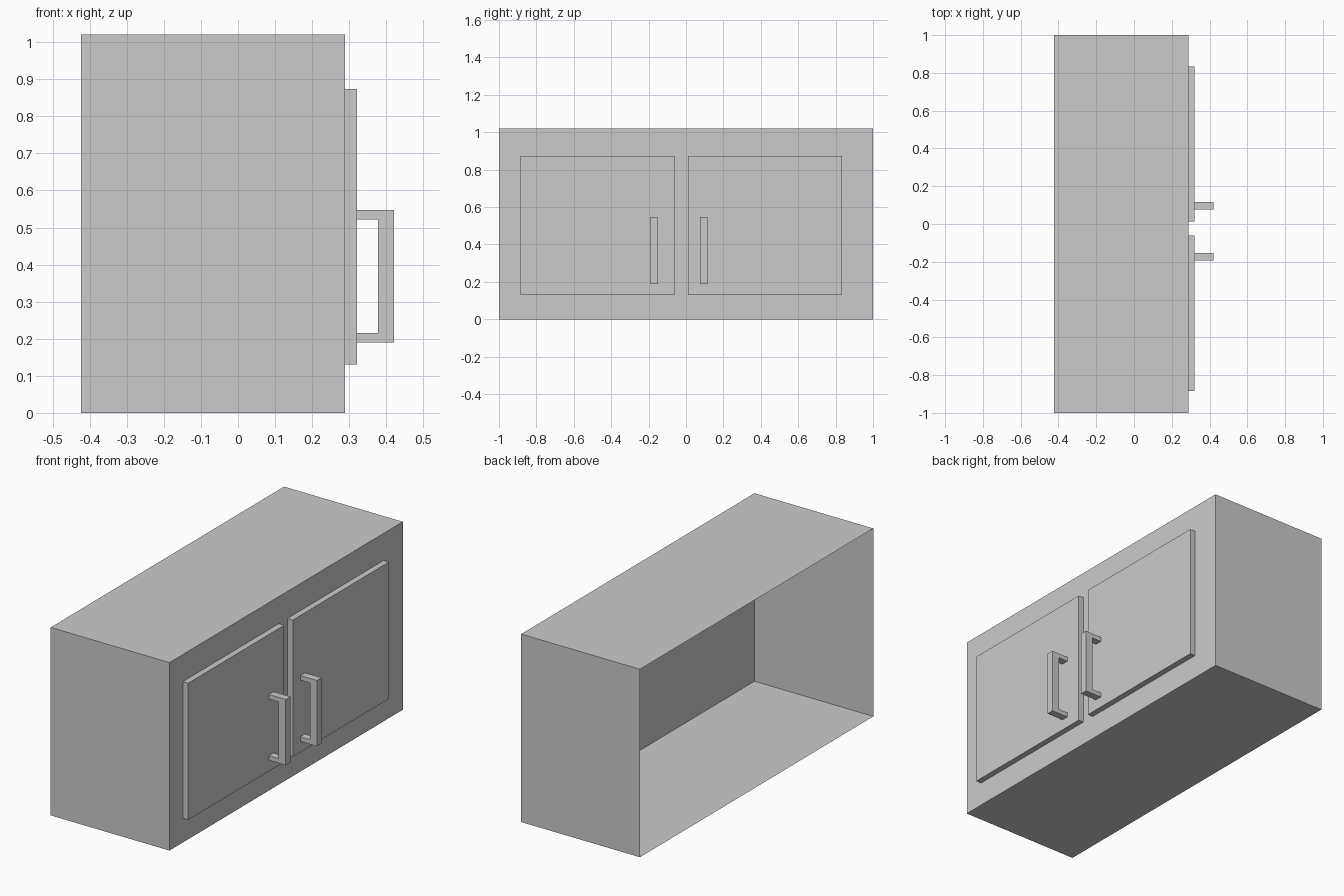
import bpy, bmesh

if "Cube" in bpy.data.objects:
    bpy.data.objects.remove(bpy.data.objects["Cube"])

FRONT = 0.289      # x of the cabinet's front panel
DOOR_FACE = 0.321  # x of the doors' outer face


def finish(name, bm):
    bmesh.ops.recalc_face_normals(bm, faces=bm.faces)
    mesh = bpy.data.meshes.new(name)
    bm.to_mesh(mesh)
    bm.free()
    obj = bpy.data.objects.new(name, mesh)
    bpy.context.collection.objects.link(obj)
    return obj


def open_box(name, lo, hi):
    """Box between two corners, without its -x (rear) face."""
    bm = bmesh.new()
    bmesh.ops.create_cube(bm, size=1)
    for v in bm.verts:
        v.co = [hi[i] if v.co[i] > 0 else lo[i] for i in range(3)]
    bm.normal_update()
    rear = [f for f in bm.faces if f.normal.x < -0.9]
    bmesh.ops.delete(bm, geom=rear, context='FACES_ONLY')
    for f in bm.faces:
        f.normal_update()
    return finish(name, bm)


def handle(name, y0, y1):
    """C-shaped pull: a profile in the xz plane extruded along y."""
    profile = [(DOOR_FACE, 0.19), (0.421, 0.19), (0.421, 0.547), (DOOR_FACE, 0.547),
               (DOOR_FACE, 0.522), (0.378, 0.522), (0.378, 0.215), (DOOR_FACE, 0.215)]
    bm = bmesh.new()
    face = bm.faces.new([bm.verts.new((x, y0, z)) for x, z in profile])
    ext = bmesh.ops.extrude_face_region(bm, geom=[face], use_keep_orig=True)
    for v in ext['geom']:
        if isinstance(v, bmesh.types.BMVert):
            v.co.y = y1
    return finish(name, bm)


# Thin-walled cabinet shell, open at the rear
open_box("cabinet_body", (-0.424, -1, 0), (FRONT, 1, 1.02))

# Doors, each with a pull handle near the middle
for side, door_y, handle_y in (("left", -0.885, -0.193), ("right", 0.012, 0.076)):
    open_box(f"{side}_door", (FRONT, door_y, 0.131), (DOOR_FACE, door_y + 0.823, 0.873))
    handle(f"{side}_handle", handle_y, handle_y + 0.04)
